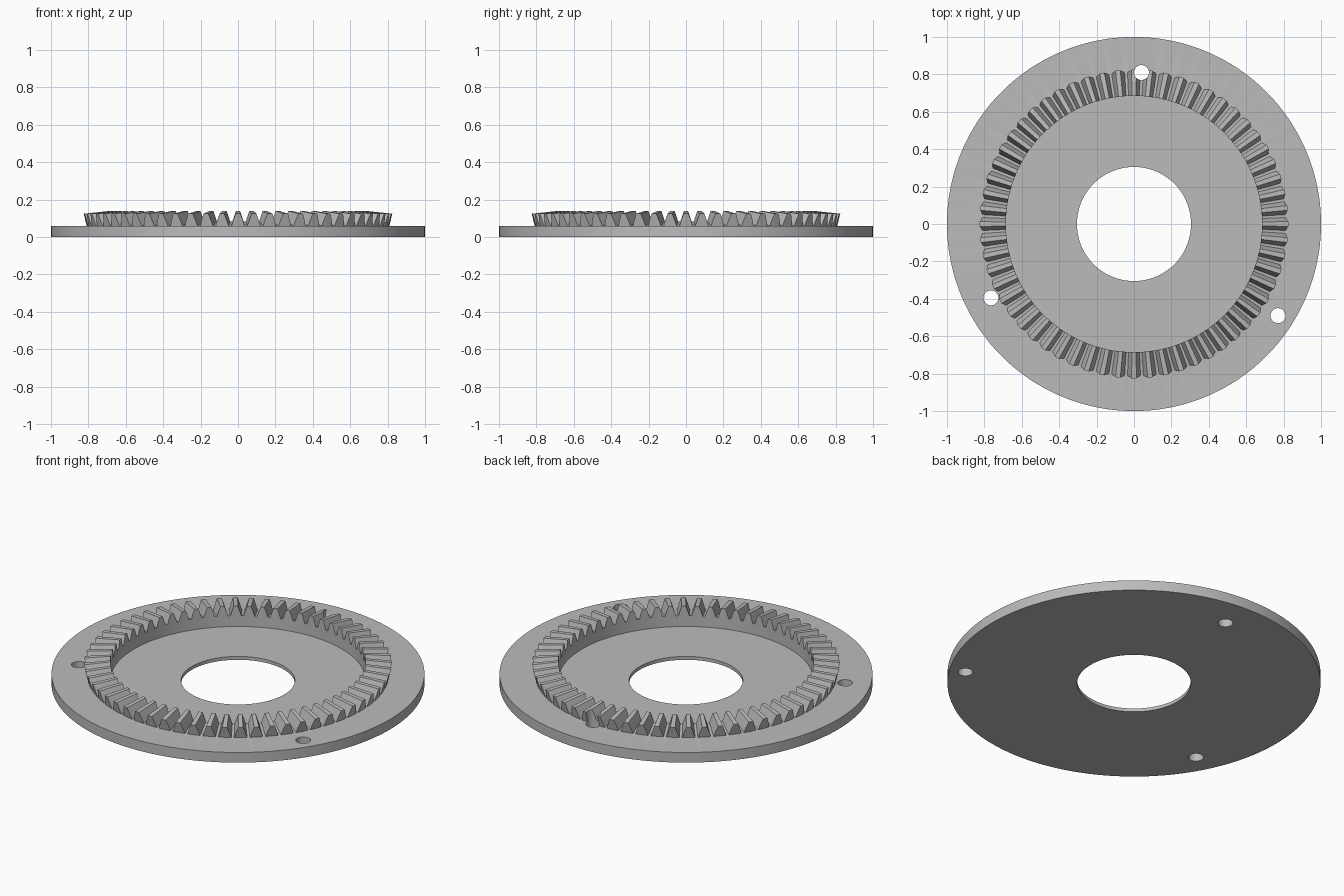
import bpy, bmesh
from math import sin, cos, pi

cube = bpy.data.objects.get("Cube")
if cube:
    bpy.data.objects.remove(cube, do_unlink=True)

TEETH = 60
PITCH = 2 * pi / TEETH
# Half of a tooth outline: (share of the pitch, share of the tooth height)
FLANK = [(0.15, 1.0), (0.29, 0.5), (0.41, 0.0)]
TOOTH = [(-a, h) for a, h in reversed(FLANK)] + FLANK
BOLT_HOLES = [(0.04, 0.81), (-0.765, -0.395), (0.77, -0.49)]

steel = bpy.data.materials.new("plain grey")
steel.use_nodes = True
GREY = (0.5, 0.5, 0.5, 1)
steel.diffuse_color = GREY
steel.node_tree.nodes["Principled BSDF"].inputs["Base Color"].default_value = GREY


def lerp(a, b, t):
    return a + (b - a) * t


def section(h):
    """Radial cross-section (radius, height) where the tooth has height share h."""
    return [(0.305, 0), (0.305, 0.02), (0.685, 0.02),
            (0.685, lerp(0.084, 0.14, h)),
            (lerp(0.81, 0.825, h), lerp(0.06, 0.125, h)),
            (0.81, 0.06), (1, 0.06), (1, 0)]


# Gear: recessed flange and tapering teeth swept around the axis
bm = bmesh.new()
rings = []
for i in range(TEETH):
    for share, h in TOOTH:
        a = (i + share) * PITCH
        rings.append([bm.verts.new((r * cos(a), r * sin(a), z)) for r, z in section(h)])
for i, ring in enumerate(rings):
    after = rings[(i + 1) % len(rings)]
    for j in range(len(ring)):
        k = (j + 1) % len(ring)
        bm.faces.new((ring[j], after[j], after[k], ring[k]))
bmesh.ops.remove_doubles(bm, verts=bm.verts, dist=1e-5)
bmesh.ops.recalc_face_normals(bm, faces=bm.faces)
mesh = bpy.data.meshes.new("bevel_gear")
bm.to_mesh(mesh)
bm.free()
mesh.materials.append(steel)
gear = bpy.data.objects.new("bevel_gear", mesh)
bpy.context.collection.objects.link(gear)

# Bolt holes cut right through flange and teeth
for x, y in BOLT_HOLES:
    bpy.ops.mesh.primitive_cylinder_add(vertices=32, radius=0.04, depth=0.6, location=(x, y, 0.05))
    cutter = bpy.context.object
    cutter.name = "bolt_hole_cutter"
    cutter.hide_render = True
    cutter.data.materials.append(steel)
    cut = gear.modifiers.new("bolt_hole", 'BOOLEAN')
    cut.operation = 'DIFFERENCE'
    cut.solver = 'EXACT'
    cut.object = cutter
    bpy.ops.object.select_all(action='DESELECT')
    gear.select_set(True)
    bpy.context.view_layer.objects.active = gear
    bpy.ops.object.modifier_apply(modifier=cut.name)
    bpy.data.objects.remove(cutter, do_unlink=True)

# Smooth round walls, crisp tooth edges
bpy.ops.object.shade_smooth_by_angle(angle=0.35)
